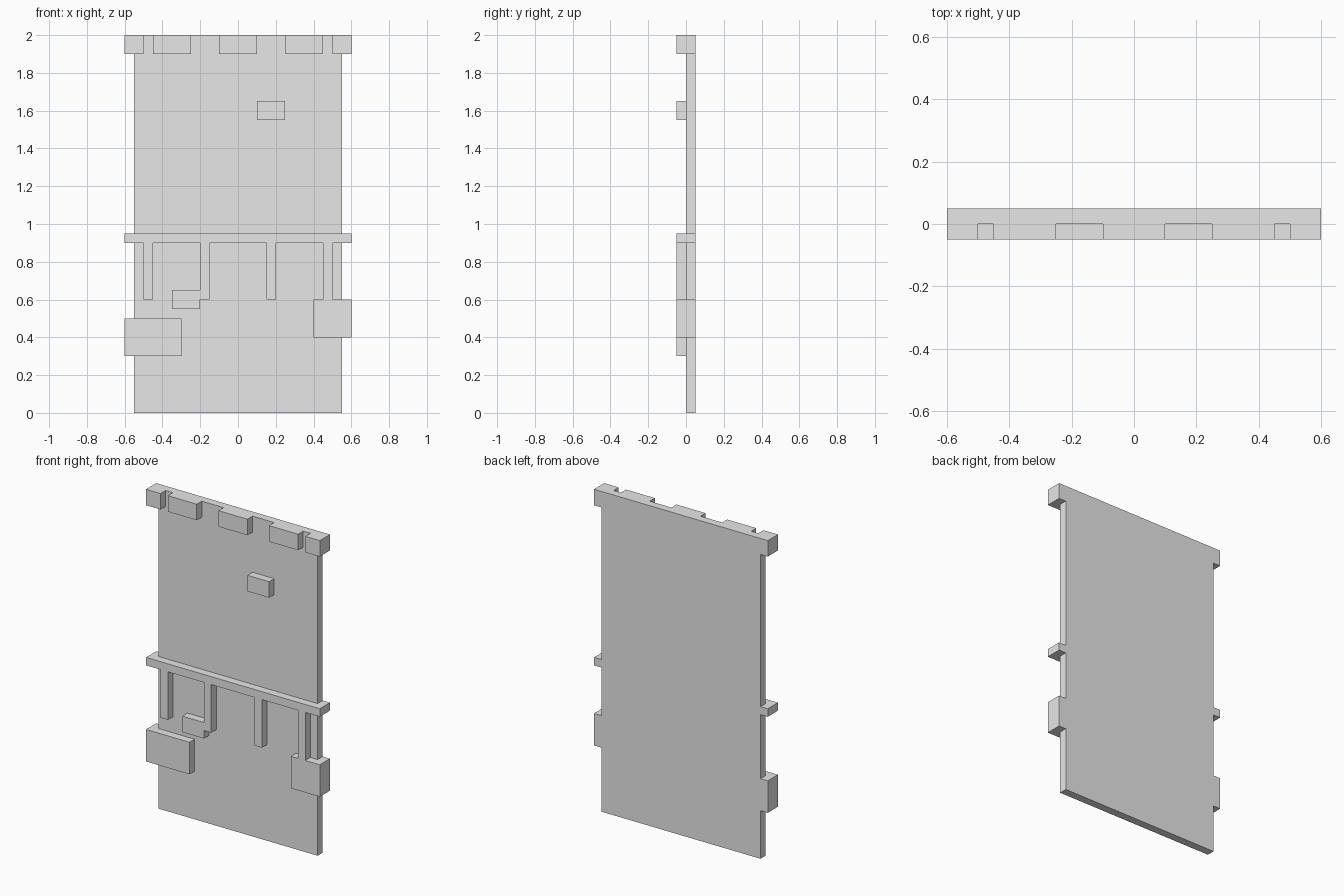
import bpy
import bmesh

cube = bpy.data.objects.get("Cube")
if cube:
    bpy.data.objects.remove(cube, do_unlink=True)

# One plain grey for the whole wall
GREY = (0.8, 0.8, 0.8, 1)
stone = bpy.data.materials.new("light_grey_stone")
stone.use_nodes = True
stone.diffuse_color = GREY
stone.node_tree.nodes["Principled BSDF"].inputs["Base Color"].default_value = GREY

EDGE = 0.55           # half width of the panel
OUT = 0.6             # half width of the overhanging trim
FRONT, FACE, BACK = -0.05, 0, 0.05


def prism(name, plan, z0, z1):
    """Extrude a floor-plan outline from z0 up to z1."""
    bm = bmesh.new()
    base = bm.faces.new([bm.verts.new((x, y, z0)) for x, y in plan])
    top = bmesh.ops.extrude_face_region(bm, geom=[base])["geom"]
    verts = [v for v in top if isinstance(v, bmesh.types.BMVert)]
    bmesh.ops.translate(bm, verts=verts, vec=(0, 0, z1 - z0))
    bmesh.ops.recalc_face_normals(bm, faces=bm.faces)
    mesh = bpy.data.meshes.new(name)
    bm.to_mesh(mesh)
    bm.free()
    mesh.materials.append(stone)
    obj = bpy.data.objects.new(name, mesh)
    bpy.context.collection.objects.link(obj)
    return obj


def block(name, x0, x1, z0, z1, y0=FRONT, y1=FACE):
    return prism(name, [(x0, y0), (x1, y0), (x1, y1), (x0, y1)], z0, z1)


def corner_block(name, side, inner, z0, z1):
    """Block that wraps round a panel edge; side is +1 (left) or -1 (right)."""
    plan = [(inner, FRONT), (OUT, FRONT), (OUT, BACK),
            (EDGE, BACK), (EDGE, FACE), (inner, FACE)]
    return prism(name, [(side * x, y) for x, y in plan], z0, z1)


# Flat wall panel
block("wall_panel", -EDGE, EDGE, 0, 2, FACE, BACK)

# Battlement blocks along the top
for side, label in ((1, "left"), (-1, "right")):
    corner_block("top_corner_" + label, side, 0.5, 1.9, 2)
for i, x in enumerate((-0.35, 0, 0.35)):
    block(f"top_block_{i + 1}", x - 0.1, x + 0.1, 1.9, 2)

# Middle ledge, wrapping both edges of the panel
half = [(OUT, FRONT), (OUT, BACK), (EDGE, BACK), (EDGE, FACE)]
prism("ledge", half + [(-x, y) for x, y in reversed(half)], 0.9, 0.95)

# Posts hanging under the ledge
for i, x in enumerate((-0.5, -0.2, 0.15, 0.45)):
    block(f"ledge_post_{i + 1}", x, x + 0.05, 0.6, 0.9)

# Raised stones
block("upper_stone", 0.1, 0.25, 1.55, 1.65)
block("lower_stone", -0.35, -0.2, 0.55, 0.65)
corner_block("edge_stone_left", 1, 0.4, 0.4, 0.6)
corner_block("edge_stone_right", -1, 0.3, 0.3, 0.5)
